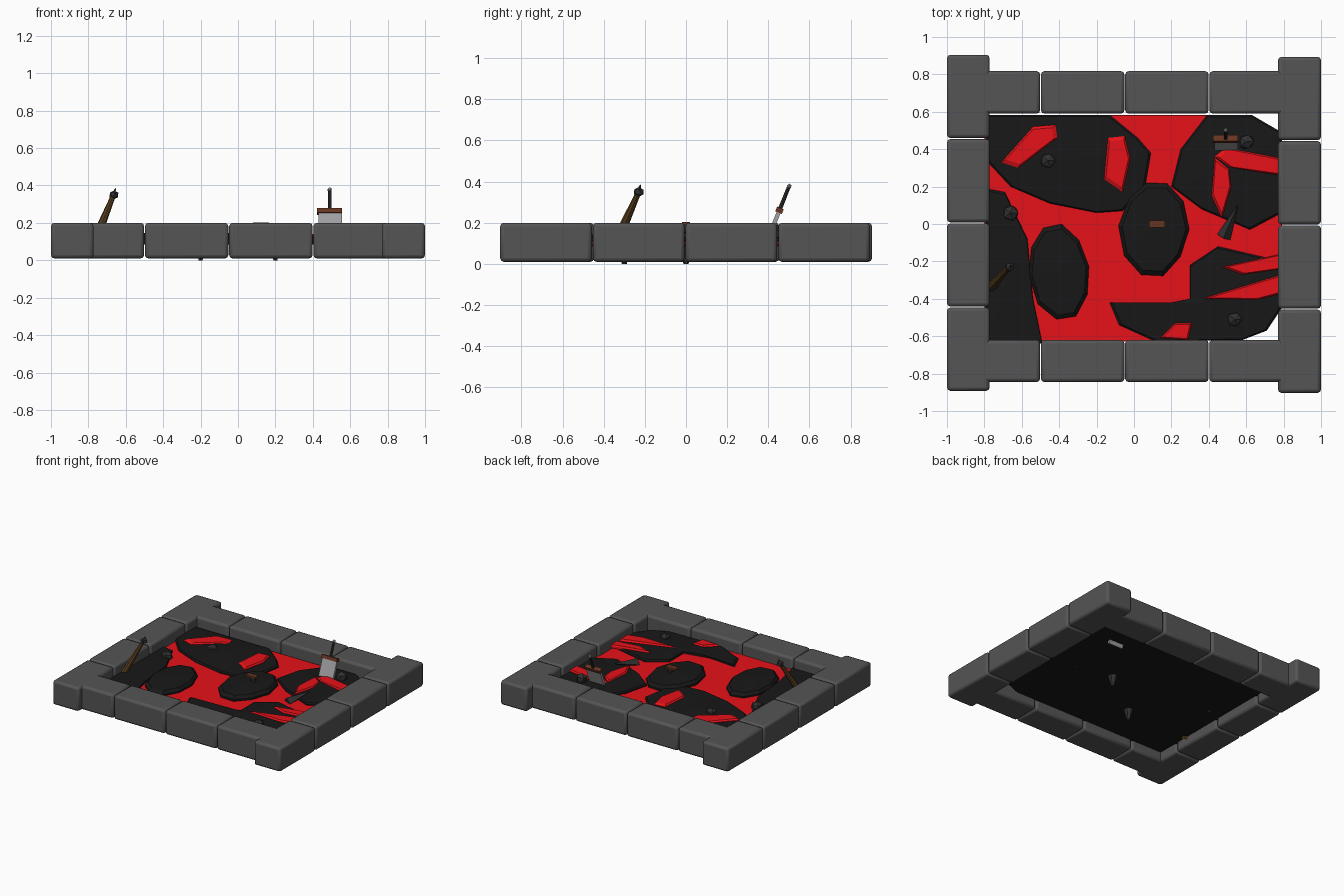
import bpy, bmesh, math, random
from mathutils import Vector, Matrix

if "Cube" in bpy.data.objects:
    bpy.data.objects.remove(bpy.data.objects["Cube"])

random.seed(4)


def mat(name, r, g, b):
    m = bpy.data.materials.new(name)
    m.diffuse_color = (r, g, b, 1)
    m.use_nodes = True
    m.node_tree.nodes["Principled BSDF"].inputs["Base Color"].default_value = m.diffuse_color
    return m


STONE = mat("stone_grey", .09, .09, .09)
CRUST = mat("black_crust", .009, .009, .009)
LAVA = mat("lava_red", .8, .006, .01)
WOOD = mat("wood", .09, .045, .012)
LEATHER = mat("rust_brown", .13, .035, .015)
STEEL = mat("steel", .35, .35, .36)
ROCK = mat("dark_rock", .03, .03, .03)


def finish(name, bm, m):
    bmesh.ops.recalc_face_normals(bm, faces=bm.faces)
    me = bpy.data.meshes.new(name)
    bm.to_mesh(me)
    bm.free()
    me.materials.append(m)
    ob = bpy.data.objects.new(name, me)
    bpy.context.collection.objects.link(ob)
    return ob


def box(name, lo, hi, m, matrix=Matrix()):
    lo, hi = Vector(lo), Vector(hi)
    bm = bmesh.new()
    bmesh.ops.create_cube(bm, size=1)
    for v in bm.verts:
        v.co = matrix @ Vector([(lo[i] + hi[i]) / 2 + v.co[i] * (hi[i] - lo[i]) for i in range(3)])
    return finish(name, bm, m)


def slab(name, pts, z0, z1, m, top=.96, rise=0):
    """Irregular flat plate with a chamfered rim and a low crown."""
    bm = bmesh.new()
    c = sum((Vector(p) for p in pts), Vector((0, 0))) / len(pts)
    zs = [(z0, 1), (z0 + (z1 - z0) * .6, 1), (z1, top)]
    rings = [[bm.verts.new((*(c + (Vector(p) - c) * s), z)) for p in pts] for z, s in zs]
    n = len(pts)
    bm.faces.new(rings[0])
    for a, b in zip(rings, rings[1:]):
        for i in range(n):
            bm.faces.new((a[i], a[(i + 1) % n], b[(i + 1) % n], b[i]))
    f = bm.faces.new(rings[2])
    if rise:
        for v in bmesh.ops.poke(bm, faces=[f])["verts"]:
            v.co.z += rise
    return finish(name, bm, m)


def oval(cx, cy, rx, ry, tilt, n=10):
    out = []
    for i in range(n):
        a = math.tau * i / n
        k = random.uniform(.95, 1.05)
        v = Matrix.Rotation(tilt, 2) @ Vector((rx * k * math.cos(a), ry * k * math.sin(a)))
        out.append((cx + v.x, cy + v.y))
    return out


def rod(name, p0, p1, r0, r1, m, n=8):
    p0, p1 = Vector(p0), Vector(p1)
    d = p1 - p0
    bm = bmesh.new()
    mx = Matrix.Translation((p0 + p1) / 2) @ d.to_track_quat('Z', 'Y').to_matrix().to_4x4()
    bmesh.ops.create_cone(bm, cap_ends=True, segments=n, radius1=r0, radius2=r1,
                          depth=d.length, matrix=mx)
    return finish(name, bm, m)


def rock(name, p, r, m=ROCK):
    bm = bmesh.new()
    bmesh.ops.create_icosphere(bm, subdivisions=1, radius=r)
    for v in bm.verts:
        v.co = Vector(p) + v.co * random.uniform(.85, 1.1)
    return finish(name, bm, m)


# Stone border
def stone(name, x0, y0, x1, y1):
    ob = box(name, (x0, y0, .01), (x1, y1, .2), STONE)
    b = ob.modifiers.new("rounded_edges", 'BEVEL')
    b.width, b.segments = .018, 2
    for o in bpy.context.selected_objects:
        o.select_set(False)
    bpy.context.view_layer.objects.active = ob
    ob.select_set(True)
    bpy.ops.object.shade_smooth_by_angle(angle=math.radians(40))


for i in range(4):
    s = i * .4505
    stone(f"front_stone_{i}", -.948 + s, -.845, -.502 + s, -.62)
    stone(f"back_stone_{i}", -.948 + s, .59, -.502 + s, .817)
    stone(f"left_stone_{i}", -1, -.892 + s, -.772, -.447 + s)
    stone(f"right_stone_{i}", .77, -.903 + s, 1, -.458 + s)

# Lava pool with black underside
pool = [(-.8, -.64), (.58, -.62), (.71, -.57), (.79, -.45), (.79, .49), (.63, .583), (-.8, .583)]
slab("pool_base", pool, .085, .1, CRUST, 1)
slab("lava_sheet", pool, .1, .108, LAVA, .995)

# Crust plates
slab("crust_back_left", [(-.79, .583), (-.79, .34), (-.66, .2), (-.45, .11), (-.2, .06), (-.06, .07),
     (.06, .2), (.09, .38), (.02, .46), (-.13, .583)], .1, .125, CRUST, .97, .012)
slab("crust_back_right", [(.39, .582), (.63, .582), (.79, .49), (.79, .06), (.62, -.03), (.36, .08),
     (.2, .2), (.25, .4)], .1, .125, CRUST, .97, .012)
slab("crust_right", [(.3, -.22), (.45, -.12), (.79, -.2), (.79, -.45), (.71, -.57), (.58, -.62),
     (.12, -.63), (-.08, -.54), (-.13, -.42), (.1, -.44), (.3, -.4)], .1, .125, CRUST, .97, .008)
slab("crust_left", [(-.79, .19), (-.69, .17), (-.57, -.08), (-.54, -.4), (-.49, -.64), (-.79, -.64)],
     .1, .122, CRUST, .97, .008)
slab("crust_front_oval", oval(-.4, -.25, .165, .26, .15), .09, .14, CRUST, .9, .015)
slab("crust_centre_oval", oval(.11, -.02, .185, .26, -.05), .09, .145, CRUST, .9, .015)

# Hot lava seams lying on the crust
seams = [
    [(-.71, .33), (-.54, .52), (-.42, .53), (-.41, .46), (-.62, .3)],
    [(-.14, .46), (-.05, .47), (-.02, .35), (-.06, .17), (-.16, .24)],
    [(.43, .36), (.49, .41), (.79, .35), (.79, .26), (.51, .3)],
    [(.43, .36), (.51, .3), (.52, .2), (.47, .03), (.415, .15)],
    [(.36, -.4), (.79, -.27), (.79, -.37), (.66, -.405)],
    [(.47, -.23), (.79, -.16), (.79, -.24), (.58, -.27)],
    [(.14, -.61), (.22, -.53), (.31, -.53), (.29, -.62)],
]
for i, pts in enumerate(seams):
    slab(f"lava_seam_{i}", pts, .115, .142, LAVA, .85)

# Loose rocks, and two rock points hanging under the pool
for i, p in enumerate([(-.46, .34, .125), (-.66, .06, .12), (.6, .44, .15), (.54, -.51, .12)]):
    rock(f"loose_rock_{i}", p, .045)
for i, (x, y) in enumerate([(-.2, -.3), (.2, 0)]):
    rod(f"under_rock_{i}", (x, y, 0), (x, y, .1), .012, .04, ROCK, 6)

# Broken broad sword, leaning back
tilt = Matrix.Translation((.49, .43, .2)) @ Matrix.Rotation(-math.atan(.4), 4, 'X')
box("sword_blade", (-.06, -.01, -.15), (.065, .01, .055), STEEL, tilt)
box("sword_guard", (-.067, -.017, .053), (.067, .017, .078), LEATHER, tilt)
rod("sword_grip", tilt @ Vector((0, 0, .07)), tilt @ Vector((0, 0, .185)), .01, .009, ROCK)
rock("sword_pommel", tilt @ Vector((0, 0, .19)), .013, STEEL)

# Leaning wooden handle with a dark knob
rod("staff_handle", (-.775, -.35, .08), (-.667, -.232, .345), .028, .013, WOOD)
rock("staff_knob", (-.663, -.228, .35), .027)
rod("staff_tip", (-.663, -.228, .36), (-.655, -.222, .385), .01, .002, ROCK, 6)

# Steel shard on the crust
rod("steel_shard", (.48, -.07, .11), (.555, .1, .15), .038, .002, ROCK, 4)

# Buried weapon hilt in the middle plate
rod("buried_grip", (.135, 0, .1), (.135, 0, .195), .02, .016, ROCK)
box("buried_hilt", (.08, -.02, .188), (.165, .02, .203), LEATHER)
